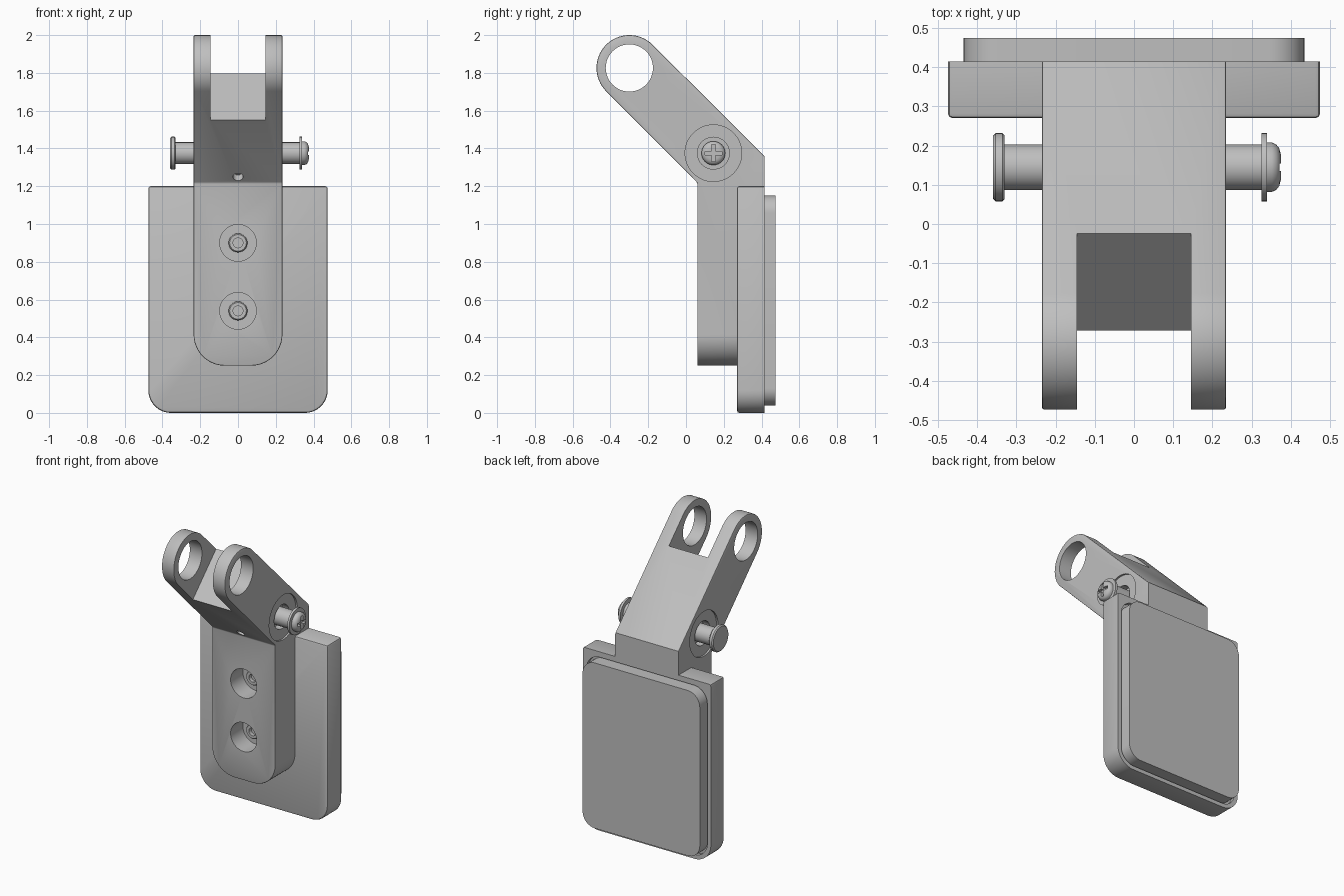
import bpy, bmesh, math
from mathutils import Vector, Matrix

old = bpy.data.objects.get("Cube")
if old:
    bpy.data.objects.remove(old, do_unlink=True)

grey = bpy.data.materials.new("light grey metal")
grey.use_nodes = True
COL = (0.52, 0.52, 0.52, 1)
grey.diffuse_color = COL
grey.node_tree.nodes["Principled BSDF"].inputs["Base Color"].default_value = COL


def finish(name, bm):
    bmesh.ops.recalc_face_normals(bm, faces=bm.faces[:])
    me = bpy.data.meshes.new(name)
    bm.to_mesh(me)
    bm.free()
    me.materials.append(grey)
    ob = bpy.data.objects.new(name, me)
    bpy.context.collection.objects.link(ob)
    return ob


def activate(ob):
    bpy.ops.object.select_all(action='DESELECT')
    ob.select_set(True)
    bpy.context.view_layer.objects.active = ob


def smooth(*obs):
    for ob in obs:
        activate(ob)
        bpy.ops.object.shade_smooth_by_angle(angle=math.radians(30))


def cut(ob, cutters):
    """Subtract each cutter from ob, then delete the cutter."""
    for c in cutters:
        c.hide_render = True
        activate(ob)
        m = ob.modifiers.new("cut", 'BOOLEAN')
        m.operation, m.solver, m.object = 'DIFFERENCE', 'EXACT', c
        bpy.ops.object.modifier_apply(modifier=m.name)
        bpy.data.objects.remove(c, do_unlink=True)


def prism(pts, a, b, axis):
    """Extrude a 2D outline along x (points are y,z) or y (points are x,z)."""
    bm = bmesh.new()
    put = (lambda p, t: (t, p[0], p[1])) if axis == 'x' else (lambda p, t: (p[0], t, p[1]))
    lo = [bm.verts.new(put(p, a)) for p in pts]
    hi = [bm.verts.new(put(p, b)) for p in pts]
    bm.faces.new(lo)
    bm.faces.new(hi)
    for i in range(len(pts)):
        j = (i + 1) % len(pts)
        bm.faces.new((lo[i], lo[j], hi[j], hi[i]))
    bmesh.ops.recalc_face_normals(bm, faces=bm.faces[:])
    return bm


def arc(cx, cy, r, a0, a1, n):
    return [(cx + r * math.cos(math.radians(a0 + (a1 - a0) * i / n)),
             cy + r * math.sin(math.radians(a0 + (a1 - a0) * i / n))) for i in range(n + 1)]


def rounded(hw, z0, z1, r_low, r_top):
    """Rectangle outline with separate lower and upper corner radii."""
    pts = arc(-hw + r_low, z0 + r_low, r_low, 180, 270, 10)
    pts += arc(hw - r_low, z0 + r_low, r_low, 270, 360, 10)
    if r_top:
        pts += arc(hw - r_top, z1 - r_top, r_top, 0, 90, 10)
        pts += arc(-hw + r_top, z1 - r_top, r_top, 90, 180, 10)
    else:
        pts += [(hw, z1), (-hw, z1)]
    return pts


def soften(bm, width, keep=lambda e: False):
    edges = [e for e in bm.edges if e.calc_face_angle(0) > 0.5 and not keep(e)]
    bmesh.ops.bevel(bm, geom=edges, offset=width, segments=2, profile=0.5, affect='EDGES')


def lathe(name, prof, loc, direction, n=40):
    """Revolve (radius, height) points; the ends are capped."""
    bm = bmesh.new()
    rings = []
    for r, h in prof:
        rings.append([bm.verts.new((r * math.cos(2 * math.pi * i / n),
                                    r * math.sin(2 * math.pi * i / n), h)) for i in range(n)])
    for p, q in zip(rings, rings[1:]):
        for i in range(n):
            j = (i + 1) % n
            bm.faces.new((p[i], p[j], q[j], q[i]))
    bm.faces.new(rings[0])
    bm.faces.new(rings[-1])
    rot = Vector(direction).to_track_quat('Z', 'Y').to_matrix().to_4x4()
    bm.transform(Matrix.Translation(loc) @ rot)
    return finish(name, bm)


def box(name, size, loc, rot=0):
    bm = bmesh.new()
    bmesh.ops.create_cube(bm, size=1)
    bm.transform(Matrix.Translation(loc) @ Matrix.Rotation(rot, 4, 'X') @ Matrix.Diagonal((*size, 1)))
    return finish(name, bm)


PY, PZ = 0.145, 1.375      # pivot axis
LY, LZ = -0.30, 1.826      # lug hole axis
HW = 0.235                 # half width of the bracket

# Bracket: vertical foot with a forked arm leaning forward at 45 degrees
outline = arc(LY, LZ, 0.174, 45, 225, 32)
outline += [(0.06, 1.218), (0.06, 0.25), (0.30, 0.25), (0.30, 1.19), (0.415, 1.19), (0.415, 1.36)]
bm = prism(outline, -HW, HW, 'x')
foot = [e for e in bm.edges
        if all(abs(v.co.z - 0.25) < 1e-4 for v in e.verts)
        and abs(e.verts[0].co.x - e.verts[1].co.x) < 1e-4]
bmesh.ops.bevel(bm, geom=foot, offset=0.165, segments=12, profile=0.5, affect='EDGES')
soften(bm, 0.006, lambda e: all(v.co.y > 0.29 for v in e.verts))
bracket = finish("forked_bracket", bm)

d = Vector((0, -1, 1)).normalized()
cutters = [
    box("slot_cutter", (0.29, 0.6, 0.6), Vector((0, -0.1475, 1.675)) + d * 0.3, math.radians(45)),
    lathe("lug_cutter", [(0.125, -0.4), (0.125, 0.4)], (0, LY, LZ), (1, 0, 0), 48),
    lathe("set_screw_cutter", [(0.027, -0.1), (0.027, 0.05)], (0, 0.03, 1.25), (0, -1, -1), 24),
]
for s in (-1, 1):
    # Shallow washer seat and clearance bore on each side of the pivot
    cutters.append(lathe("seat_cutter", [(0.15, -0.012), (0.15, 0.05)], (s * HW, PY, PZ), (s, 0, 0), 48))
    cutters.append(lathe("bore_cutter", [(0.08, -0.06), (0.08, 0.05)], (s * HW, PY, PZ), (s, 0, 0)))
for z in (0.90, 0.54):
    cutters.append(lathe("counterbore_cutter", [(0.097, -0.13), (0.097, 0.05)], (0, 0.06, z), (0, -1, 0)))
cut(bracket, cutters)

# Backing plate with a shallow pocket for the pad
bm = prism(rounded(0.475, 0, 1.2, 0.12, 0), 0.27, 0.415, 'y')
soften(bm, 0.012, lambda e: all(v.co.y > 0.41 for v in e.verts))
plate = finish("backing_plate", bm)
cut(plate, [finish("pocket_cutter", prism(rounded(0.449, 0.026, 1.164, 0.10, 0.10), 0.39, 0.5, 'y'))])

# Pad on the back
pad = finish("rear_pad", prism(rounded(0.435, 0.04, 1.15, 0.09, 0.09), 0.38, 0.475, 'y'))
smooth(bracket, plate, pad)

# Socket screws at the bottom of the counterbores
socket = [(0.05, -0.01), (0.05, 0.03), (0.044, 0.038), (0.026, 0.038), (0.026, 0.012)]
for name, z in (("upper_socket_screw", 0.90), ("lower_socket_screw", 0.54)):
    smooth(lathe(name, socket, (0, 0.19, z), (0, -1, 0)))

# Set screw
smooth(lathe("set_screw", [(0.018, -0.095), (0.018, -0.03)], (0, 0.03, 1.25), (0, -1, -1), 24))

# Pivot pin with a flat head on the right side
smooth(lathe("pivot_pin", [(0.058, 0.0), (0.058, 0.33), (0.081, 0.33), (0.087, 0.336),
                           (0.087, 0.353), (0.080, 0.36)], (0, PY, PZ), (-1, 0, 0)))

# Pivot sleeve, washer and cross-head screw on the left side
smooth(lathe("pivot_sleeve", [(0.058, 0.0), (0.058, 0.326)], (0, PY, PZ), (1, 0, 0)),
       lathe("pivot_washer", [(0.087, 0.325), (0.087, 0.34)], (0, PY, PZ), (1, 0, 0)))
head = lathe("cross_head_screw", [(0.063, 0.335), (0.063, 0.352), (0.058, 0.363),
                                  (0.048, 0.371), (0.034, 0.375)], (0, PY, PZ), (1, 0, 0))
cut(head, [box("cross_cutter", (0.05, 0.09, 0.02), (0.382, PY, PZ)),
           box("cross_cutter", (0.05, 0.02, 0.09), (0.382, PY, PZ))])
smooth(head)
